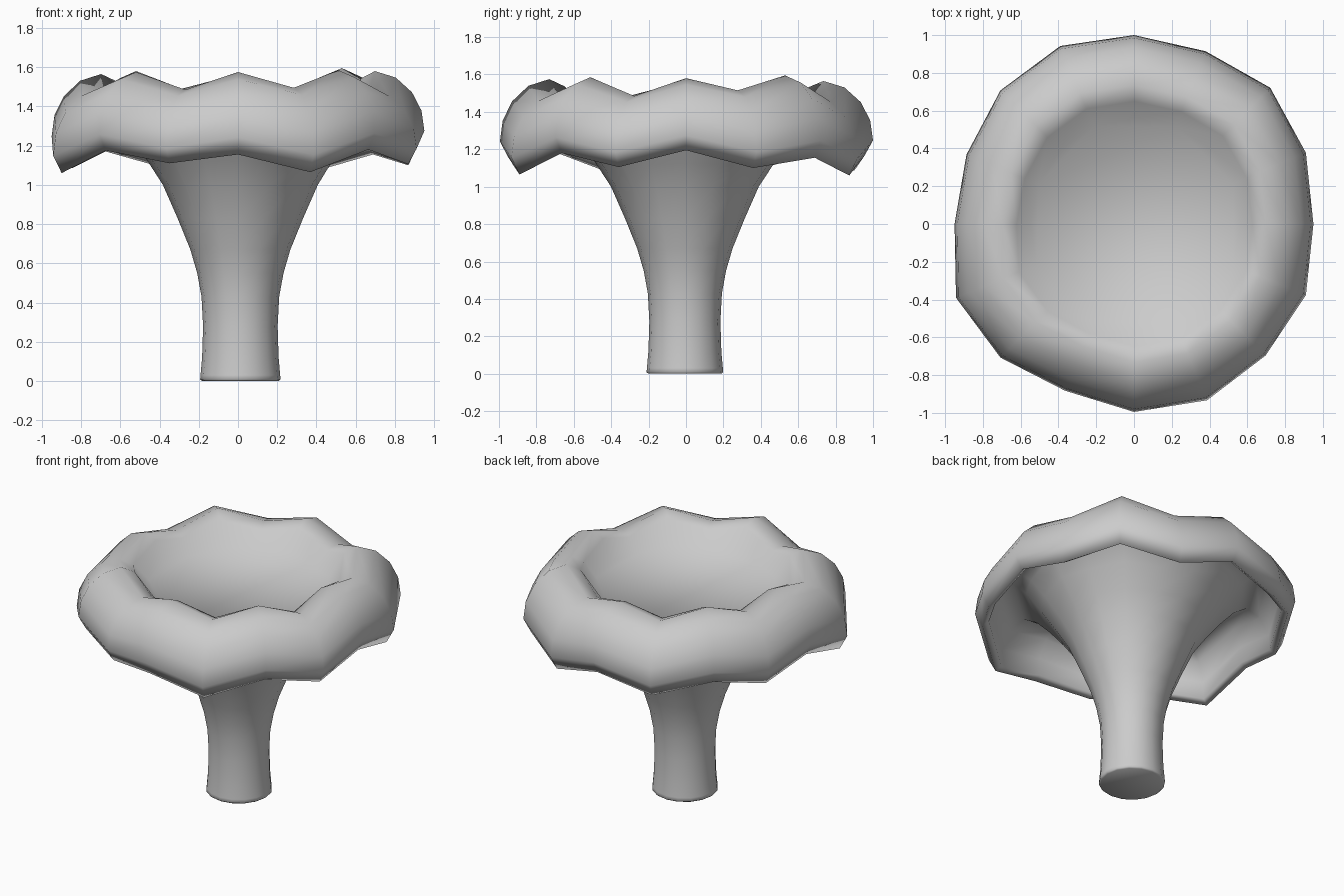
import bpy, bmesh, math

SEG = 16
# per direction, counter-clockwise from +x: cap radius, ripple of lip, ripple of crest
CAP_R = [.95, .985, 1.02, .99, 1.0, 1.02, 1.0, .96, .95, 1.02, 1.0, .955, .995, 1.01, .985, .985]
LIP = [.07, -.025, .03, -.065, .04, -.04, .045, -.04, .04, -.065, .05, -.015, .03, -.06, .055, -.02]
CREST = [.045, -.02, .06, -.045, .03, -.045, .045, -.045, .03, -.045, .04, -.05, .04, -.04, .05, -.05]

# profile: radius, height, amount of cap irregularity
PROFILE = [
    # stem
    (.195, 0, 0), (.205, .008, 0), (.203, .03, 0), (.195, .12, 0), (.19, .28, 0), (.198, .43, 0),
    (.22, .55, 0), (.255, .67, 0), (.32, .83, 0), (.395, 1.0, 0), (.475, 1.12, .1),
    # hollow underside of cap
    (.57, 1.25, .3), (.66, 1.36, .6), (.745, 1.42, .9), (.83, 1.37, 1), (.89, 1.26, 1), (.895, 1.15, 1),
    # lip and outer wall
    (.935, 1.125, 1), (.98, 1.21, 1), (.965, 1.32, 1), (.915, 1.42, 1), (.83, 1.50, 1),
    (.72, 1.535, 1),
    # recess wall
    (.64, 1.505, .8), (.56, 1.39, .3),
]


def ring(bm, r, z, w):
    verts = []
    t = min(1, max(0, (z - 1.13) / .4))
    for k in range(SEG):
        a = 2 * math.pi * k / SEG
        rr = r * (1 + w * (CAP_R[k] / .98 - 1))
        dz = w * (LIP[k] * (1 - t) + CREST[k] * t)
        shift = .012 * (1 - w)
        verts.append(bm.verts.new((rr * math.cos(a) + shift, rr * math.sin(a) - shift * .5, z + dz)))
    return verts


# mushroom: one closed skin through all rings
bm = bmesh.new()
rings = [ring(bm, *p) for p in PROFILE]
for a, b in zip(rings, rings[1:]):
    for k in range(SEG):
        n = (k + 1) % SEG
        bm.faces.new((a[k], a[n], b[n], b[k]))
# stem foot and recess floor
bm.faces.new(rings[0][::-1])
bm.faces.new(rings[-1])
bmesh.ops.recalc_face_normals(bm, faces=bm.faces)
for f in bm.faces:
    f.smooth = True

mesh = bpy.data.meshes.new("mushroom")
bm.to_mesh(mesh)
bm.free()
mushroom = bpy.data.objects.new("mushroom", mesh)
bpy.context.collection.objects.link(mushroom)
